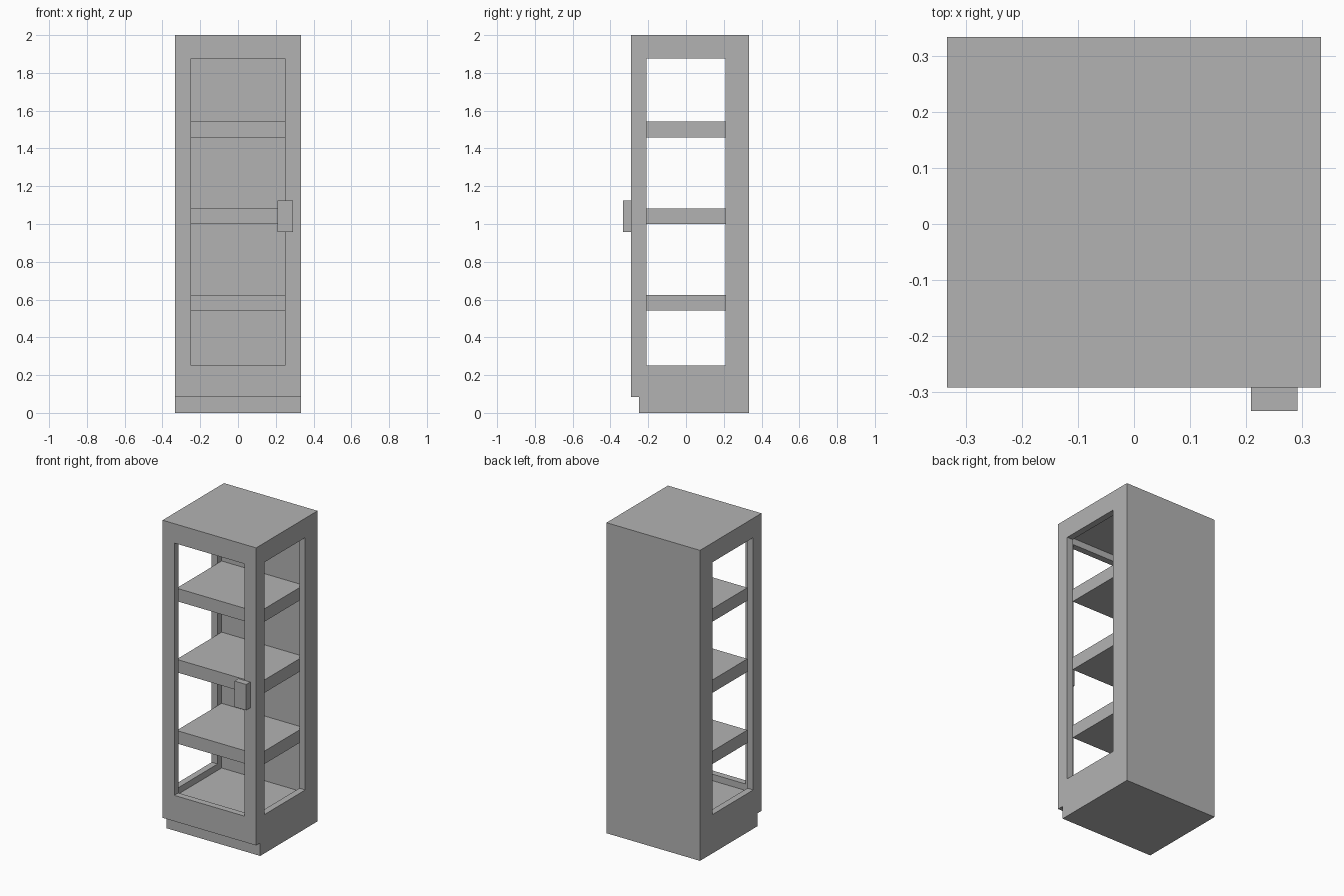
import bpy
import bmesh

U = 1 / 24  # building module: the cabinet is 48 modules tall

if "Cube" in bpy.data.objects:
    bpy.data.objects.remove(bpy.data.objects["Cube"], do_unlink=True)

grey = bpy.data.materials.new("plain grey")
grey.use_nodes = True
colour = (0.45, 0.45, 0.45, 1)
grey.diffuse_color = colour
grey.node_tree.nodes["Principled BSDF"].inputs["Base Color"].default_value = colour


def box(name, x, y, z):
    """Box from (low, high) ranges given in modules."""
    bm = bmesh.new()
    bmesh.ops.create_cube(bm, size=1)
    for v in bm.verts:
        for i, (lo, hi) in enumerate((x, y, z)):
            v.co[i] = (hi if v.co[i] > 0 else lo) * U
    mesh = bpy.data.meshes.new(name)
    bm.to_mesh(mesh)
    bm.free()
    mesh.materials.append(grey)
    obj = bpy.data.objects.new(name, mesh)
    bpy.context.collection.objects.link(obj)
    return obj


def cut(target, *ranges):
    """Subtract a box from the target and discard the cutter."""
    cutter = box("cutter", *ranges)
    cutter.hide_render = True
    mod = target.modifiers.new("cut", "BOOLEAN")
    mod.operation = "DIFFERENCE"
    mod.solver = "EXACT"
    mod.object = cutter
    bpy.context.view_layer.objects.active = target
    bpy.ops.object.modifier_apply(modifier=mod.name)
    bpy.data.objects.remove(cutter, do_unlink=True)


# Cabinet shell with a solid back and a recessed plinth
cabinet = box("cabinet_shell", (-8, 8), (-7, 8), (0, 48))
cut(cabinet, (-9, 9), (-9, -6), (-1, 2))       # toe recess
cut(cabinet, (-7, 7), (-6, 6), (5, 46))        # interior
cut(cabinet, (-6, 6), (-8, -5.5), (6, 45))     # front opening
cut(cabinet, (-9, 9), (-5, 5), (6, 45))        # both side openings

# Three shelves, fitted between the side walls and the back
for name, base in (("lower_shelf", 13), ("middle_shelf", 24), ("upper_shelf", 35)):
    box(name, (-7, 7), (-5, 6), (base, base + 2))

# Door handle
box("door_handle", (5, 7), (-8, -7), (23, 27))
